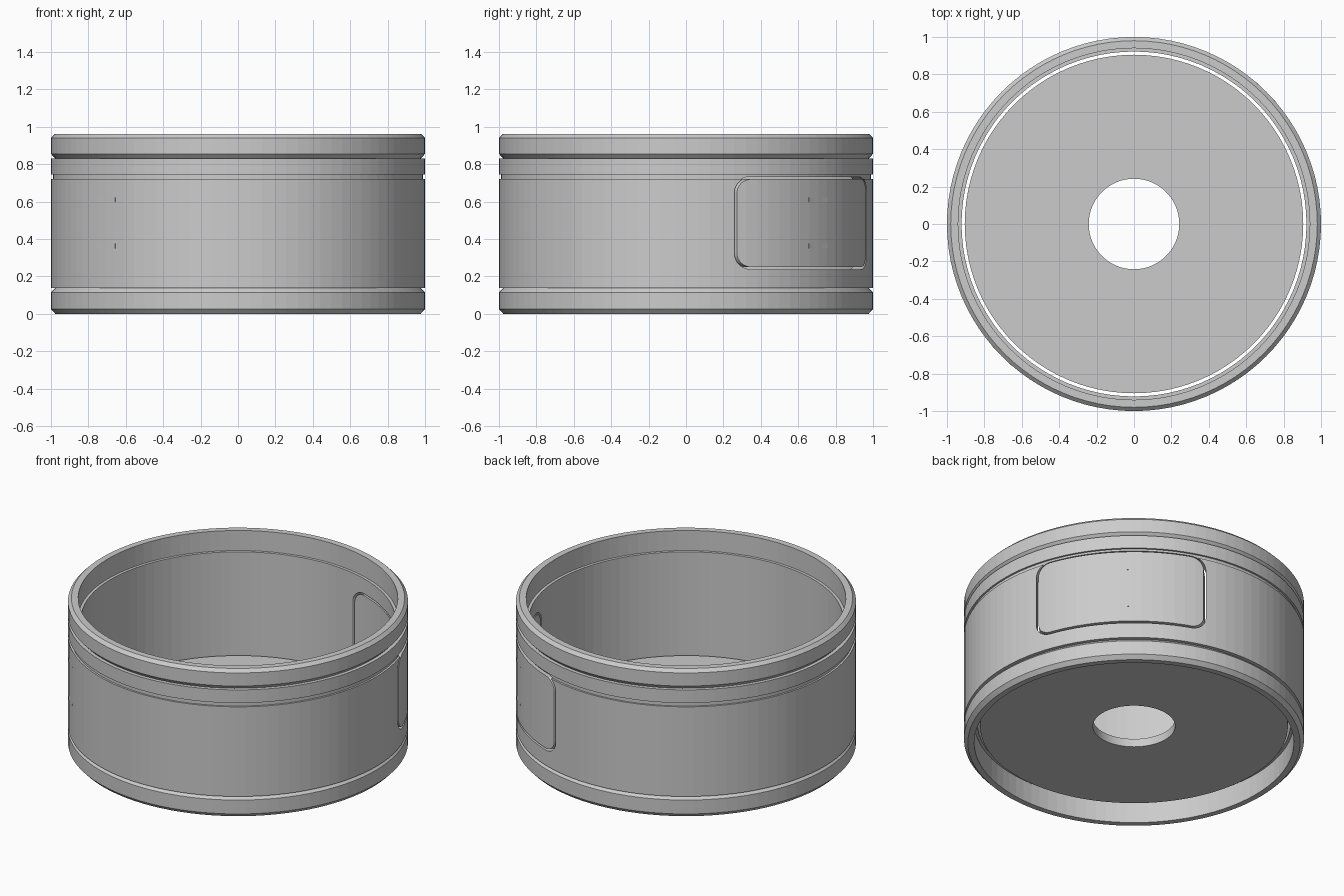
import bpy, bmesh, math
from mathutils import Matrix

SEGMENTS = 96

cube = bpy.data.objects.get("Cube")
if cube:
    bpy.data.objects.remove(cube, do_unlink=True)

grey = bpy.data.materials.new("light_grey")
grey.use_nodes = True
COLOUR = (0.6, 0.6, 0.6, 1)
grey.diffuse_color = COLOUR
grey.node_tree.nodes["Principled BSDF"].inputs["Base Color"].default_value = COLOUR


def finish(name, bm):
    bmesh.ops.recalc_face_normals(bm, faces=bm.faces)
    mesh = bpy.data.meshes.new(name)
    bm.to_mesh(mesh)
    bm.free()
    mesh.materials.append(grey)
    obj = bpy.data.objects.new(name, mesh)
    bpy.context.collection.objects.link(obj)
    return obj


def lathe(name, profile):
    """Revolve a closed (radius, height) outline around z."""
    bm = bmesh.new()
    rings = []
    for i in range(SEGMENTS):
        a = math.tau * i / SEGMENTS
        rings.append([bm.verts.new((r * math.cos(a), r * math.sin(a), z))
                      for r, z in profile])
    n = len(profile)
    for i in range(SEGMENTS):
        p, q = rings[i], rings[(i + 1) % SEGMENTS]
        for j in range(n):
            k = (j + 1) % n
            bm.faces.new((p[j], q[j], q[k], p[k]))
    return finish(name, bm)


def window_block(name, angle, half_width, z0, z1, corner):
    """Rounded rectangle extruded outward through the wall at an angle."""
    bm = bmesh.new()
    half_h, mid = (z1 - z0) / 2, (z0 + z1) / 2
    outline = []
    for quarter, (sx, sz) in enumerate(((1, 1), (-1, 1), (-1, -1), (1, -1))):
        for step in range(9):
            a = math.pi / 2 * (quarter + step / 8)
            outline.append((sx * (half_width - corner) + corner * math.cos(a),
                            mid + sz * (half_h - corner) + corner * math.sin(a)))
    face = bm.faces.new([bm.verts.new((0.5, y, z)) for y, z in outline])
    out = bmesh.ops.extrude_face_region(bm, geom=[face])["geom"]
    bmesh.ops.translate(bm, vec=(0.7, 0, 0),
                        verts=[v for v in out if isinstance(v, bmesh.types.BMVert)])
    bm.transform(Matrix.Rotation(angle, 4, "Z"))
    return finish(name, bm)


def cut(target, cutter, operation):
    mod = target.modifiers.new("cut", "BOOLEAN")
    mod.operation, mod.object, mod.solver = operation, cutter, "EXACT"
    bpy.context.view_layer.objects.active = target
    bpy.ops.object.modifier_apply(modifier=mod.name)
    bpy.data.objects.remove(cutter, do_unlink=True)


# Ring wall with chamfered rims, grooves and inner steps
INNER, LIP, NOTCH = 0.922, 0.94, 0.977
wall = lathe("ring_wall", [
    (LIP, 0), (NOTCH, 0), (1, 0.025), (1, 0.115), (NOTCH, 0.138), (1, 0.138),
    (1, 0.72), (0.988, 0.72), (0.988, 0.745), (1, 0.745),
    (1, 0.83), (NOTCH, 0.83), (1, 0.855), (1, 0.94), (0.98, 0.96),
    (LIP, 0.96), (LIP, 0.83), (INNER, 0.83), (INNER, 0.138), (LIP, 0.138)])

# Floor disc with a centre hole
lathe("floor_disc", [(0.242, 0.112), (0.905, 0.112), (0.905, 0.165), (0.242, 0.165)])

# Two opposite panels, each in a slightly larger window
for side, angle in (("back", math.radians(45)), ("front", math.radians(225))):
    cut(wall, window_block("window_cutter", angle, 0.5, 0.237, 0.732, 0.085), "DIFFERENCE")
    panel = lathe(side + "_panel", [(INNER, 0.2), (1, 0.2), (1, 0.8), (INNER, 0.8)])
    cut(panel, window_block("panel_cutter", angle, 0.487, 0.25, 0.72, 0.072), "INTERSECT")

    # Flush tabs on the panel face
    for label, z in (("lower", 0.362), ("upper", 0.61)):
        bm = bmesh.new()
        bmesh.ops.create_cube(bm, size=1)
        bm.transform(Matrix.Rotation(angle, 4, "Z") @ Matrix.Translation((0.979, 0, z))
                     @ Matrix.Diagonal((0.04, 0.14, 0.025, 1)))
        finish(f"{side}_{label}_tab", bm)
